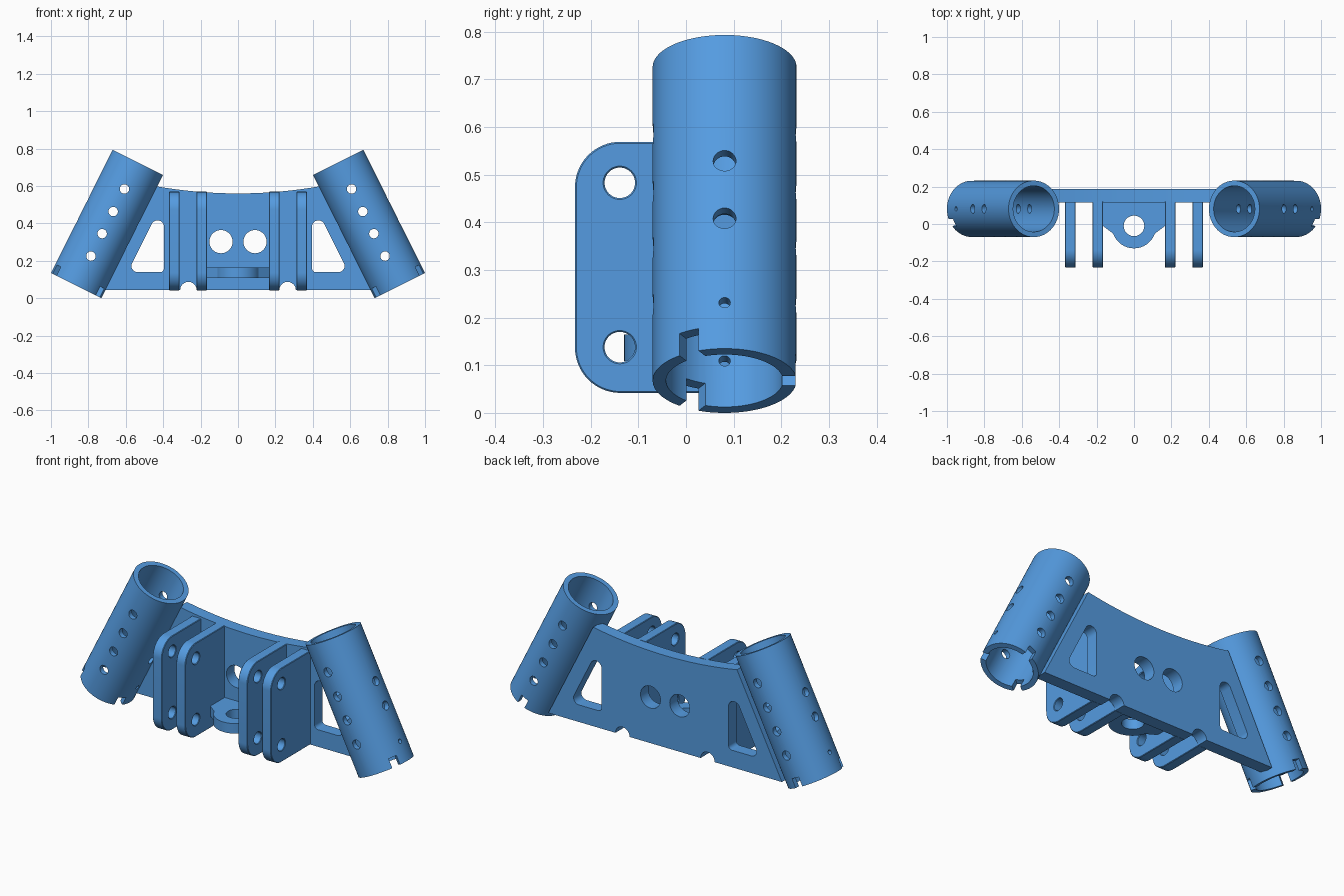
import bpy, bmesh
from math import sin, cos, tan, pi, atan, acos, radians
from mathutils import Vector

if "Cube" in bpy.data.objects:
    bpy.data.objects.remove(bpy.data.objects["Cube"])

TILT = atan(0.5)
TUBE_Y = 0.081
TUBE_LEN = 0.736
blue = bpy.data.materials.new('blue')
blue.diffuse_color = (0.09, 0.33, 0.75, 1)
blue.use_nodes = True
blue.node_tree.nodes["Principled BSDF"].inputs["Base Color"].default_value = blue.diffuse_color


def arc(cx, cy, r, a0=0, a1=360, n=48):
    full = abs(a1 - a0) == 360
    m = n if full else n + 1
    return [(cx + r * cos(radians(a0 + (a1 - a0) * i / n)),
             cy + r * sin(radians(a0 + (a1 - a0) * i / n))) for i in range(m)]


def rounded(corners, n=10):
    """Polygon from (x, y, radius) corners, rounded where radius > 0."""
    out = []
    for i, (x, y, r) in enumerate(corners):
        p = Vector((x, y))
        if r == 0:
            out.append((x, y))
            continue
        a = (Vector(corners[i - 1][:2]) - p).normalized()
        b = (Vector(corners[(i + 1) % len(corners)][:2]) - p).normalized()
        half = acos(max(-1, min(1, a.dot(b)))) / 2
        c = p + (a + b).normalized() * r / sin(half)
        s = p + a * r / tan(half) - c
        e = p + b * r / tan(half) - c
        w = pi - 2 * half
        for k in range(n + 1):
            t = k / n
            v = (s * sin((1 - t) * w) + e * sin(t * w)) / sin(w)
            out.append(tuple(c + v))
    return out


def smooth(o):
    bpy.ops.object.select_all(action='DESELECT')
    o.select_set(True)
    bpy.context.view_layer.objects.active = o
    bpy.ops.object.shade_smooth_by_angle(angle=radians(30))


def slab(name, loops, thick, loc=(0, 0, 0), rot=(0, 0, 0), chamfer=0):
    """Flat profile with holes, extruded to a mesh centred on its plane."""
    cu = bpy.data.curves.new(name, 'CURVE')
    cu.dimensions, cu.fill_mode = '2D', 'BOTH'
    cu.extrude = thick / 2 - chamfer
    cu.bevel_depth, cu.offset, cu.bevel_resolution = chamfer, -chamfer, 0
    cu.materials.append(blue)
    for pts in loops:
        sp = cu.splines.new('POLY')
        sp.points.add(len(pts) - 1)
        for q, (x, y) in zip(sp.points, pts):
            q.co = (x, y, 0, 1)
        sp.use_cyclic_u = True
    o = bpy.data.objects.new(name, cu)
    bpy.context.collection.objects.link(o)
    o.location, o.rotation_euler = loc, rot
    bpy.ops.object.select_all(action='DESELECT')
    o.select_set(True)
    bpy.context.view_layer.objects.active = o
    bpy.ops.object.convert(target='MESH')
    o = bpy.context.object
    bm = bmesh.new()
    bm.from_mesh(o.data)
    bmesh.ops.remove_doubles(bm, verts=bm.verts, dist=1e-5)
    bmesh.ops.recalc_face_normals(bm, faces=bm.faces)
    bm.to_mesh(o.data)
    bm.free()
    smooth(o)
    return o


def cut(o, cutter):
    cutter.hide_render = True
    bpy.context.view_layer.update()
    m = o.modifiers.new('cut', 'BOOLEAN')
    m.operation, m.solver, m.object = 'DIFFERENCE', 'EXACT', cutter
    bpy.context.view_layer.objects.active = o
    bpy.ops.object.modifier_apply(modifier=m.name)
    bpy.data.objects.remove(cutter)


# Back plate: arched top, cable notches, two round holes, two triangular windows
outline = [(-0.727, 0.043)] + arc(-0.265, 0.043, 0.044, 180, 0, 20)
outline += arc(0.265, 0.043, 0.044, 180, 0, 20) + [(0.727, 0.043)]
for i in range(33):
    x = 0.448 - 0.896 * i / 32
    outline.append((x, 0.56 + 0.04 * (x / 0.448) ** 2))
loops = [outline]
for s in (-1, 1):
    loops.append(arc(s * 0.091, 0.302, 0.062))
    loops.append(rounded([(s * 0.395, 0.139, 0.022), (s * 0.59, 0.139, 0.033),
                          (s * 0.395, 0.529, 0.035)]))
slab('back_plate', loops, 0.07, (0, 0.151, 0), (pi / 2, 0, 0))

# Four bracket plates with pin holes
for i, x in enumerate((-0.34, -0.193, 0.193, 0.34)):
    prof = rounded([(-0.233, 0.042, 0.095), (0.12, 0.042, 0),
                    (0.12, 0.569, 0), (-0.233, 0.569, 0.095)], 16)
    slab(f'bracket_plate_{i + 1}', [prof, arc(-0.139, 0.138, 0.032), arc(-0.139, 0.483, 0.032)],
         0.057, (x, 0, 0), (pi / 2, 0, pi / 2), 0.003)

# Centre lug with vertical hole
prof = [(-0.166, 0.12), (-0.166, -0.01)] + arc(0, -0.012, 0.118, 200, 340, 32)
prof += [(0.166, -0.01), (0.166, 0.12)]
slab('centre_lug', [prof, arc(0, -0.01, 0.055)], 0.056, (0, 0, 0.137))

# Angled tubes: local z runs up the tube, local x points outward
tube = slab('angled_tubes', [arc(0, 0, 0.151, n=96), arc(0, 0, 0.123, n=96)],
            TUBE_LEN, (0, 0, TUBE_LEN / 2))
for t in (0.176, 0.31, 0.442, 0.577):
    cut(tube, slab('cutter', [arc(0, 0, 0.025, n=32)], 0.5, (0, 0, t), (pi / 2, 0, 0)))
for t, r in ((0.108, 0.012), (0.306, 0.024), (0.441, 0.024)):
    cut(tube, slab('cutter', [arc(0, 0, r, n=32)], 0.5, (0, 0, t), (0, pi / 2, 0)))
# Three notches in the lower rim
for a in (90, 210, 330):
    box = [(0.09, -0.023), (0.2, -0.023), (0.2, 0.023), (0.09, 0.023)]
    cut(tube, slab('cutter', [box], 0.104, (0, 0, 0), (0, 0, radians(a))))

# Place the tube, then mirror it to the other side
tube.data.transform(tube.matrix_world)
tube.location = (0.865, TUBE_Y, 0.0675)
tube.rotation_euler = (0, -TILT, 0)
bpy.ops.object.select_all(action='DESELECT')
tube.select_set(True)
bpy.context.view_layer.objects.active = tube
bpy.ops.object.transform_apply(location=True, rotation=True, scale=True)
tube.modifiers.new('mirror', 'MIRROR').use_axis[0] = True
bpy.ops.object.modifier_apply(modifier='mirror')
smooth(tube)
